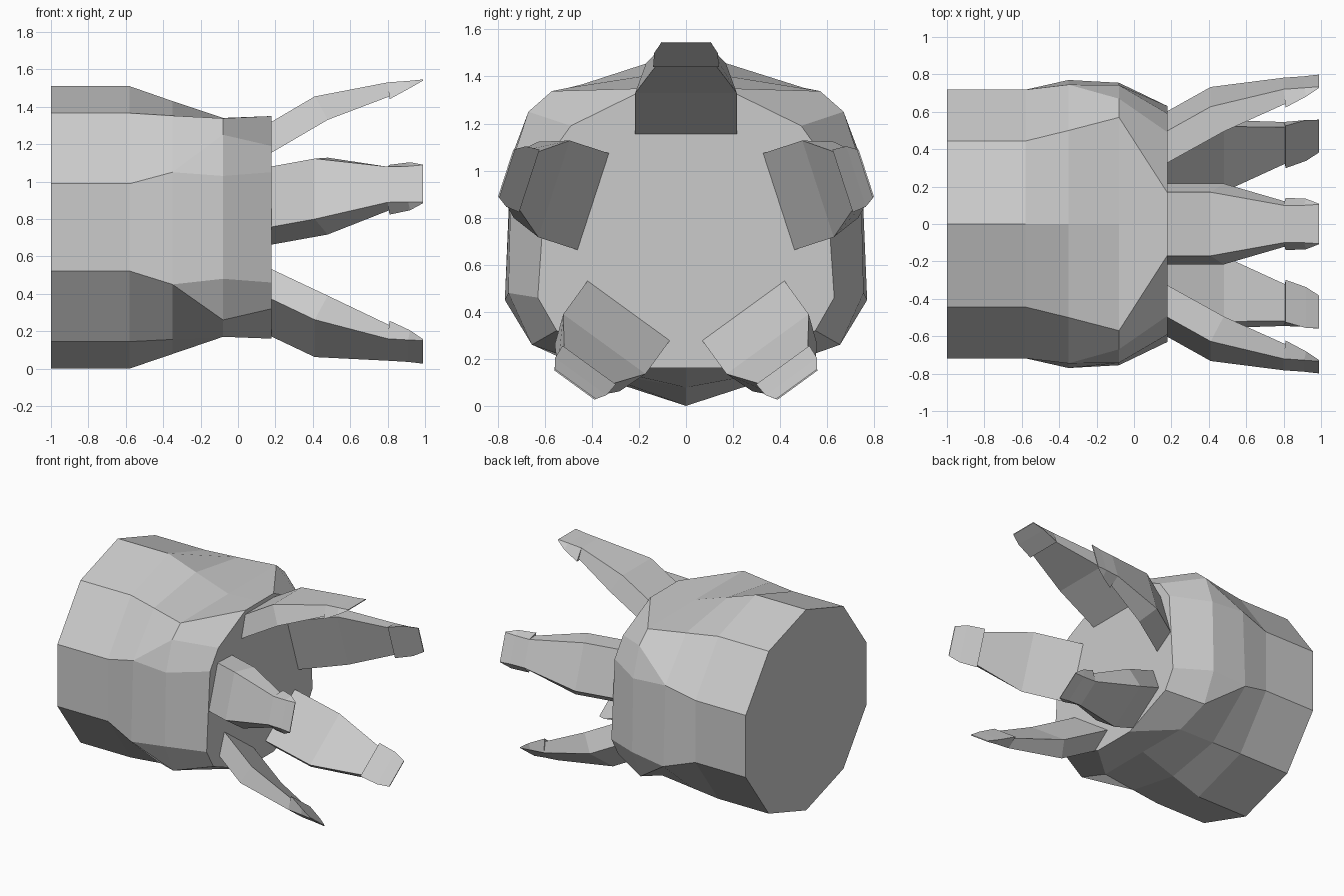
import bpy, bmesh, math

if "Cube" in bpy.data.objects:
    bpy.data.objects.remove(bpy.data.objects["Cube"])

BODY_R = 0.755  # body radius and height of its axis
HUB_Z = 0.74    # height of the axis the fingers are spaced around


def make_object(name, bm):
    bmesh.ops.recalc_face_normals(bm, faces=bm.faces[:])
    mesh = bpy.data.meshes.new(name)
    bm.to_mesh(mesh)
    bm.free()
    obj = bpy.data.objects.new(name, mesh)
    bpy.context.collection.objects.link(obj)
    return obj


# Join rings of equal size into a closed skin
def skin(bm, rings):
    loops = [[bm.verts.new(p) for p in ring] for ring in rings]
    n = len(loops[0])
    for a, b in zip(loops, loops[1:]):
        for i in range(n):
            j = (i + 1) % n
            bm.faces.new((a[i], a[j], b[j], b[i]))
    bm.faces.new(loops[0])
    bm.faces.new(loops[-1])


# Body: ten-sided barrel; the side lines split in two from the third ring onward
decagon = [(BODY_R * math.sin(math.tau * i / 10), BODY_R + BODY_R * math.cos(math.tau * i / 10))
           for i in (0, 1, 2, 2, 3, 3, 4, 5)]
half_rings = [
    (-1.0, decagon),
    (-0.58, decagon),
    (-0.35, [(0, 1.43), (0.50, 1.352), (0.745, 1.05), (0.745, 1.05),
             (0.77, 0.45), (0.77, 0.45), (0.424, 0.156), (0, 0.078)]),
    (-0.08, [(0, 1.34), (0.57, 1.338), (0.67, 1.25), (0.742, 1.03),
             (0.755, 0.48), (0.655, 0.26), (0.40, 0.17), (0, 0.17)]),
    (0.18, [(0, 1.35), (0.165, 1.35), (0.49, 1.19), (0.59, 1.05),
            (0.63, 0.46), (0.55, 0.32), (0.17, 0.16), (0, 0.16)]),
]
bm = bmesh.new()
skin(bm, [[(x, y, z) for y, z in half] + [(x, -y, z) for y, z in half[-2:0:-1]]
          for x, half in half_rings])
bmesh.ops.remove_doubles(bm, verts=bm.verts[:], dist=0.0005)
make_object("body", bm)


# Four-sided section: inner x, height, half width; outer x, height, half width
def section(xi, zi, wi, xo, zo, wo):
    return [(xi, -wi, zi - HUB_Z), (xi, wi, zi - HUB_Z),
            (xo, wo, zo - HUB_Z), (xo, -wo, zo - HUB_Z)]


finger = [
    (0.18, 1.155, 0.216, 0.18, 1.32, 0.17),
    (0.48, 1.33, 0.216, 0.41, 1.455, 0.17),
    (0.81, 1.455, 0.12, 0.80, 1.53, 0.10),
]
nail = [
    (0.81, 1.44, 0.14, 0.80, 1.53, 0.10),
    (0.92, 1.50, 0.135, 0.91, 1.538, 0.10),
    (0.99, 1.54, 0.108, 0.99, 1.546, 0.105),
]

# Five fingers evenly spaced around the hub
for k in range(5):
    bm = bmesh.new()
    for part in (finger, nail):
        skin(bm, [section(*s) for s in part])
    obj = make_object(f"finger_{k + 1}", bm)
    obj.location.z = HUB_Z
    obj.rotation_euler.x = math.tau * k / 5
